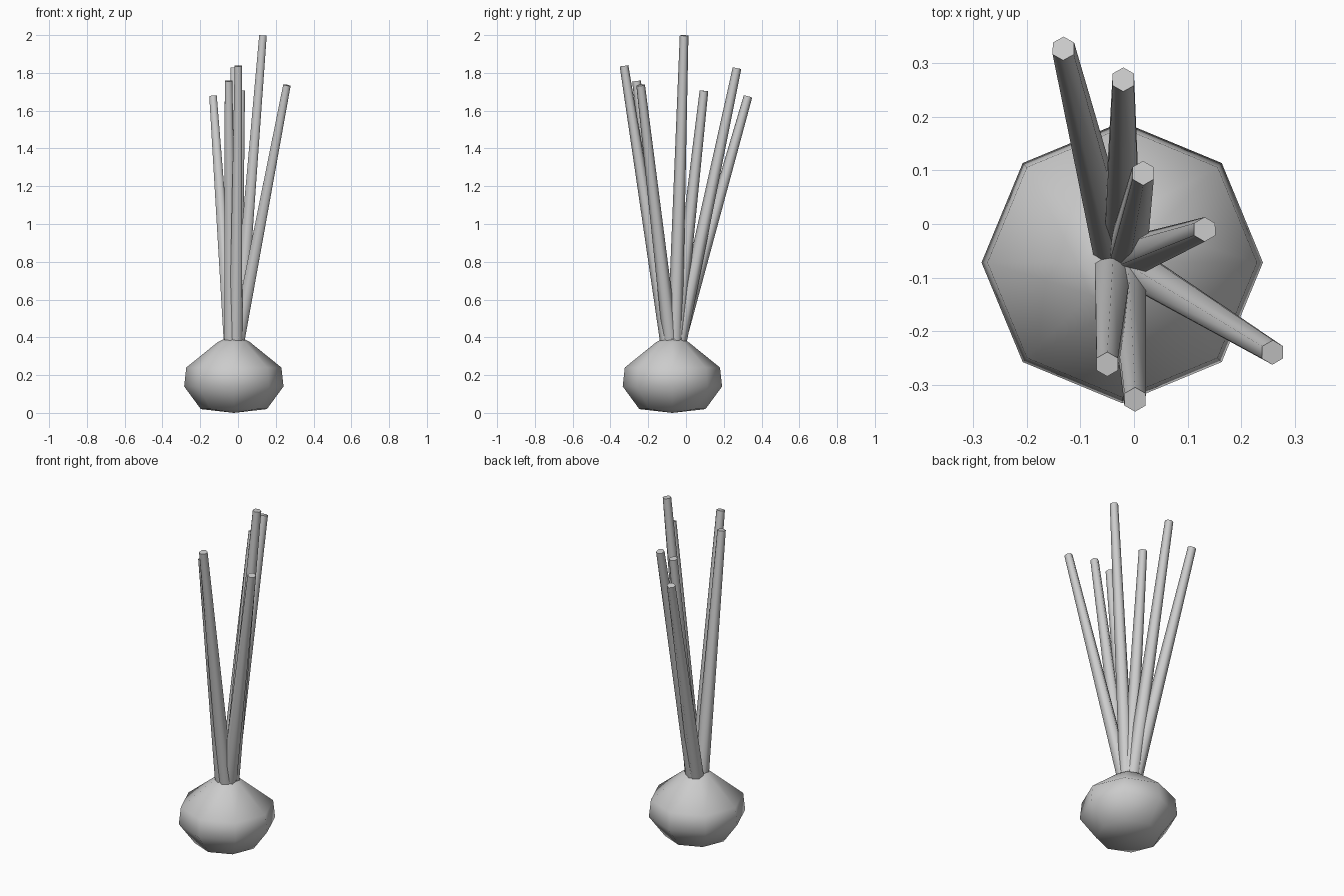
import bpy, bmesh, math
from mathutils import Vector

if "Cube" in bpy.data.objects:
    bpy.data.objects.remove(bpy.data.objects["Cube"])

CENTRE = Vector((-0.022, -0.072, 0))


def finish(bm, name, angle):
    bmesh.ops.recalc_face_normals(bm, faces=bm.faces)
    me = bpy.data.meshes.new(name)
    bm.to_mesh(me)
    bm.free()
    ob = bpy.data.objects.new(name, me)
    bpy.context.collection.objects.link(ob)
    bpy.ops.object.select_all(action='DESELECT')
    ob.select_set(True)
    bpy.context.view_layer.objects.active = ob
    bpy.ops.object.shade_smooth_by_angle(angle=math.radians(angle))
    return ob


def loft(bm, rings):
    """Bridge successive rings of equal vertex count."""
    n = len(rings[0])
    for a, b in zip(rings, rings[1:]):
        for i in range(n):
            j = (i + 1) % n
            bm.faces.new((a[i], a[j], b[j], b[i]))


def fan(bm, ring, tip):
    v = bm.verts.new(tip)
    for i in range(len(ring)):
        bm.faces.new((ring[i], ring[(i + 1) % len(ring)], v))


# Bulb: eight-sided turned profile (radius, height)
bm = bmesh.new()
profile = [(0.175, 0.02), (0.263, 0.14), (0.252, 0.24), (0.085, 0.375), (0.055, 0.39)]
rings = []
for r, z in profile:
    rings.append([bm.verts.new(CENTRE + Vector((r * math.cos(k * math.pi / 4),
                                                r * math.sin(k * math.pi / 4), z)))
                  for k in range(8)])
loft(bm, rings)
fan(bm, rings[0], CENTRE)
fan(bm, rings[-1], CENTRE + Vector((0, 0, 0.385)))
finish(bm, "bulb", 60)

# Stalks: tapered six-sided rods, (base x, base y) at the neck and (tip x, y, z)
stalks = [
    ((-0.040, -0.045), (-0.132, 0.328, 1.675)),
    ((-0.022, -0.040), (-0.020, 0.270, 1.825)),
    ((-0.012, -0.055), (0.017, 0.095, 1.705)),
    ((0.000, -0.060), (0.132, -0.010, 1.998)),
    ((-0.004, -0.080), (0.259, -0.240, 1.735)),
    ((-0.038, -0.090), (-0.050, -0.262, 1.757)),
    ((-0.012, -0.095), (0.002, -0.328, 1.837)),
]
for n, (b, t) in enumerate(stalks, 1):
    bm = bmesh.new()
    base, tip = Vector((*b, 0.36)), Vector(t)
    axis = (tip - base).normalized()
    u = axis.cross(Vector((0, 1, 0))).normalized()
    v = axis.cross(u)
    rings = []
    for p, r in ((base, 0.040), (tip, 0.023)):
        rings.append([bm.verts.new(p + r * (math.sin(k * math.pi / 3) * u
                                            + math.cos(k * math.pi / 3) * v))
                      for k in range(6)])
    loft(bm, rings)
    for ring in rings:
        bm.faces.new(ring)
    finish(bm, f"stalk_{n}", 65)
